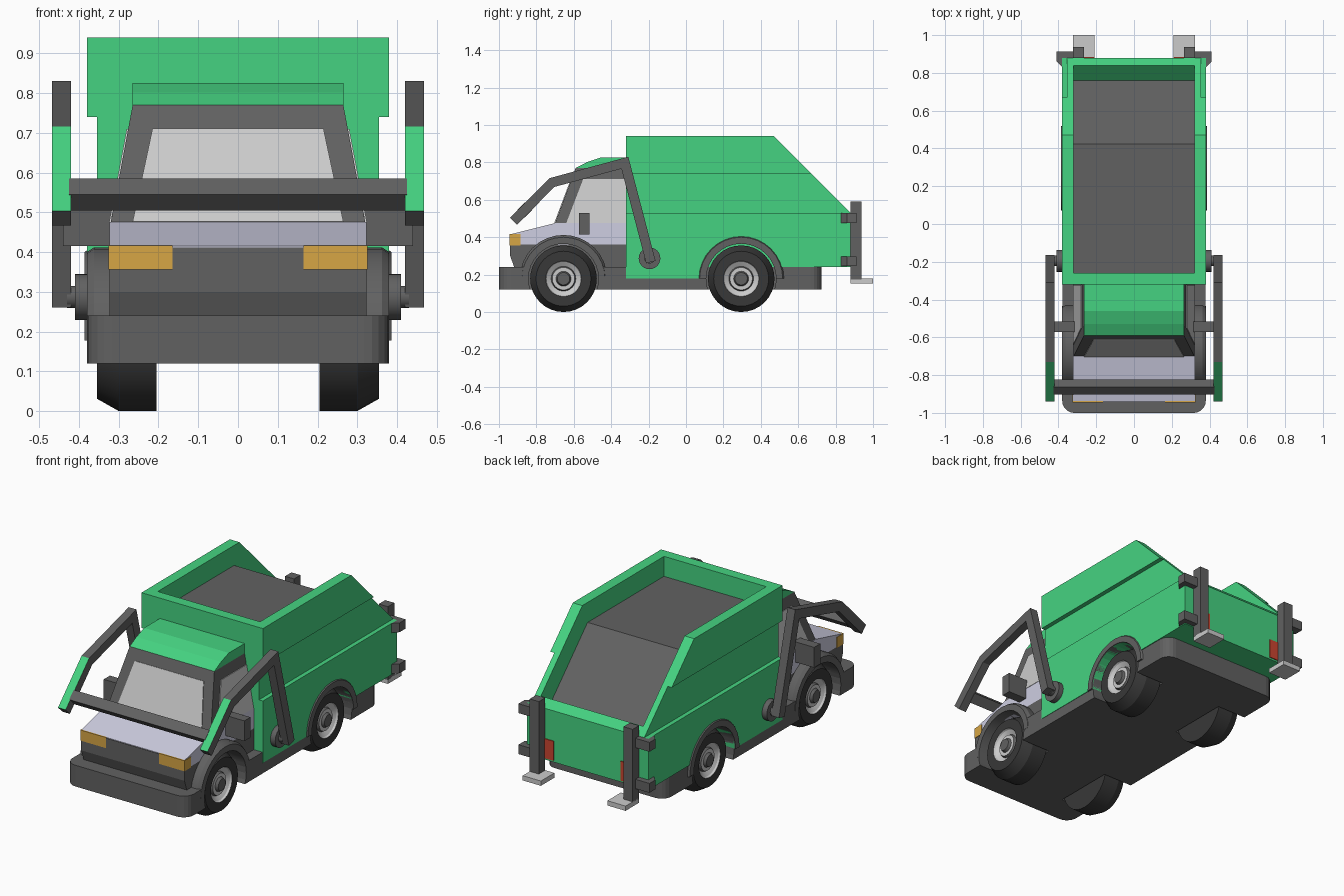
import bpy, bmesh
from math import sin, cos, pi, radians
from mathutils import Vector, Matrix

if "Cube" in bpy.data.objects:
    bpy.data.objects.remove(bpy.data.objects["Cube"])


def mat(name, r, g, b):
    m = bpy.data.materials.new(name)
    m.diffuse_color = (r, g, b, 1)
    m.use_nodes = True
    m.node_tree.nodes["Principled BSDF"].inputs["Base Color"].default_value = m.diffuse_color
    return m


GREEN = mat("green", 0.06, 0.65, 0.22)
DARK = mat("dark_grey", 0.12, 0.12, 0.12)
TYRE = mat("tyre_black", 0.04, 0.04, 0.04)
LIGHT = mat("light_grey", 0.55, 0.55, 0.55)
PALE = mat("pale_lavender", 0.62, 0.62, 0.76)
AMBER = mat("amber", 0.68, 0.38, 0.06)
RED = mat("red", 0.6, 0.06, 0.03)


def finish(name, bm, *mats, smooth=False):
    bmesh.ops.recalc_face_normals(bm, faces=bm.faces)
    me = bpy.data.meshes.new(name)
    bm.to_mesh(me)
    bm.free()
    ob = bpy.data.objects.new(name, me)
    bpy.context.collection.objects.link(ob)
    for m in mats:
        me.materials.append(m)
    if smooth:
        bpy.ops.object.select_all(action='DESELECT')
        ob.select_set(True)
        bpy.context.view_layer.objects.active = ob
        bpy.ops.object.shade_smooth_by_angle(angle=radians(25))
    return ob


def loft(name, lower, upper, *mats, smooth=False):
    """Solid between two matching loops of 3D points."""
    bm = bmesh.new()
    a = [bm.verts.new(p) for p in lower]
    b = [bm.verts.new(p) for p in upper]
    bm.faces.new(a)
    bm.faces.new(b)
    n = len(a)
    for i in range(n):
        j = (i + 1) % n
        bm.faces.new((a[i], a[j], b[j], b[i]))
    return finish(name, bm, *mats, smooth=smooth)


def prism_x(name, yz, x0, x1, *mats, smooth=False):
    return loft(name, [(x0, y, z) for y, z in yz], [(x1, y, z) for y, z in yz], *mats, smooth=smooth)


def prism_z(name, xy, z0, z1, *mats, smooth=False):
    return loft(name, [(x, y, z0) for x, y in xy], [(x, y, z1) for x, y in xy], *mats, smooth=smooth)


def box(name, x0, x1, y0, y1, z0, z1, *mats):
    return prism_z(name, [(x0, y0), (x1, y0), (x1, y1), (x0, y1)], z0, z1, *mats)


def arc(cy, cz, r, a0, a1, n):
    return [(cy + r * cos(radians(a0 + (a1 - a0) * i / n)),
             cz + r * sin(radians(a0 + (a1 - a0) * i / n))) for i in range(n + 1)]


def cut(ob, cutters):
    for c in cutters:
        m = ob.modifiers.new("cut", 'BOOLEAN')
        m.operation, m.solver, m.object = 'DIFFERENCE', 'EXACT', c
    dg = bpy.context.evaluated_depsgraph_get()
    me = bpy.data.meshes.new_from_object(ob.evaluated_get(dg))
    ob.modifiers.clear()
    ob.data = me


AXLES, WZ, SIDES = (-0.655, 0.295), 0.178, (1, -1)

# Cutters: wheel wells, side recesses, hopper opening
wells = [prism_x("well_cutter", arc(y, WZ, 0.187, 0, 360 * 31 / 32, 31), s * 0.195, s * 0.5)
         for y in AXLES for s in SIDES]
grooves = [box("groove_cutter", s * 0.355, s * 0.5, -0.5, 1.1, 0.53, 0.74) for s in SIDES]
hopper = prism_x("hopper_cutter", [(-0.26, 0.827), (0.423, 0.827), (0.76, 0.49), (1.06, 0.79),
                                   (0.8, 1.3), (-0.26, 1.3)], -0.32, 0.32)

# Chassis with rounded corners
R = 0.06
corners = (arc(0.315, 0.665, R, 0, 90, 5) + arc(-0.315, 0.665, R, 90, 180, 5)
           + arc(-0.317, -0.937, R + 0.003, 180, 270, 5) + arc(0.317, -0.937, R + 0.003, 270, 360, 5))
chassis = prism_z("chassis", corners, 0.12, 0.24, DARK)
cut(chassis, wells)

# Refuse container, with a grey load floor
container = prism_x("container", [(-0.32, 0.18), (-0.32, 0.94), (0.47, 0.94), (0.88, 0.53),
                                  (0.88, 0.24), (0.3, 0.24), (0.3, 0.18)], -0.38, 0.38, GREEN)
cut(container, wells + grooves + [hopper])
container.data.materials.append(DARK)
for p in container.data.polygons:
    on_flat = abs(p.center.z - 0.827) < 0.01
    on_slope = abs(p.center.y + p.center.z - 1.25) < 0.01
    if p.normal.z > 0.5 and abs(p.center.x) < 0.31 and (on_flat or on_slope):
        p.material_index = 1

# Cab: lower body, hood band, tapered cabin, roof
cab = prism_x("cab_lower", [(-0.94, 0.36), (-0.94, 0.30), (-0.915, 0.23), (-0.32, 0.18), (-0.32, 0.36)],
              -0.323, 0.323, DARK)
cut(cab, wells)
hood = prism_x("hood_band", [(-0.94, 0.36), (-0.94, 0.415), (-0.70, 0.475), (-0.32, 0.475), (-0.32, 0.36)],
               -0.323, 0.323, PALE)
cut(hood, wells)
box("grille", -0.165, 0.165, -0.943, -0.93, 0.355, 0.412, DARK)
loft("cabin", [(-0.32, -0.70, 0.475), (0.32, -0.70, 0.475), (0.32, -0.32, 0.475), (-0.32, -0.32, 0.475)],
     [(-0.265, -0.59, 0.77), (0.265, -0.59, 0.77), (0.265, -0.32, 0.77), (-0.265, -0.32, 0.77)], DARK)
prism_x("roof", [(-0.59, 0.77)] + [(-0.53, 0.801), (-0.46, 0.825), (-0.32, 0.825), (-0.32, 0.77)],
        -0.265, 0.265, GREEN)

# Windows
screen = [(-0.265, -0.70, 0.476), (0.265, -0.70, 0.476), (0.215, -0.612, 0.71), (-0.215, -0.612, 0.71)]
loft("windscreen", screen, [(x, y - 0.004, z + 0.001) for x, y, z in screen], LIGHT)
for s in SIDES:
    pane = [(s * 0.32, -0.64, 0.476), (s * 0.32, -0.322, 0.476), (s * 0.276, -0.322, 0.71), (s * 0.276, -0.55, 0.71)]
    loft("side_window", pane, [(x + s * 0.004, y, z) for x, y, z in pane], LIGHT)

# Wheels, lathed around the axle
PROFILE = [(0.205, 0), (0.205, 0.178), (0.30, 0.178), (0.355, 0.147), (0.355, 0.095), (0.345, 0.09),
           (0.33, 0.066), (0.343, 0.06), (0.343, 0.04), (0.358, 0.033), (0.358, 0)]
for y in AXLES:
    for s in SIDES:
        bm = bmesh.new()
        vs = [bm.verts.new((s * x, y, WZ + r)) for x, r in PROFILE]
        es = [bm.edges.new(e) for e in zip(vs, vs[1:])]
        bmesh.ops.spin(bm, geom=vs + es, cent=(0, y, WZ), axis=(1, 0, 0), angle=2 * pi, steps=32)
        bmesh.ops.remove_doubles(bm, verts=bm.verts, dist=1e-4)
        for f in bm.faces:
            rad = max(Vector((v.co.y - y, v.co.z - WZ)).length for v in f.verts)
            if abs(f.calc_center_median().x) > 0.3 and rad < 0.1:
                f.material_index = 2 if rad < 0.045 or 0.062 < rad < 0.07 else 1
        finish("wheel", bm, TYRE, LIGHT, DARK, smooth=True)

# Fenders: arched bands with a chamfered outer rim
for y, out in zip(AXLES, (0.38, 0.386)):
    for s in SIDES:
        inner = arc(y, WZ, 0.187, 180, 0, 16)
        outer = arc(y, WZ, 0.234, 0, 180, 16)
        rim = arc(y, WZ, 0.222, 0, 180, 16)
        bm = bmesh.new()
        x0, x1 = s * 0.28, s * out
        rings = [[bm.verts.new((x, *p)) for p in pts] for x, pts in
                 ((x0, inner[::-1]), (x0, outer), (x1 - s * 0.018, outer), (x1, rim), (x1, inner[::-1]))]
        for a, b in zip(rings, rings[1:] + rings[:1]):
            for i in range(16):
                bm.faces.new((a[i], a[i + 1], b[i + 1], b[i]))
        for end in (0, 16):
            bm.faces.new([r[end] for r in rings])
        finish("fender", bm, DARK, smooth=True)


def arm_outline(path, w):
    """Offset a polyline both ways with mitred corners."""
    left, right = [], []
    for i, p in enumerate(path):
        d0 = (p - path[i - 1]).normalized() if i else (path[1] - p).normalized()
        d1 = (path[i + 1] - p).normalized() if i < len(path) - 1 else d0
        n0, n1 = Vector((-d0.y, d0.x)), Vector((-d1.y, d1.x))
        m = (n0 + n1).normalized()
        off = m * (w / m.dot(n0))
        left.append(p + off)
        right.append(p - off)
    return [tuple(v) for v in left + right[::-1]]


ARM = [Vector(p) for p in ((-0.922, 0.485), (-0.717, 0.692), (-0.327, 0.798), (-0.188, 0.267))]
for s in SIDES:
    # Lift arm with painted tip and pivot
    arm = prism_x("lift_arm", arm_outline(ARM, 0.026), s * 0.42, s * 0.468, DARK, GREEN)
    for p in arm.data.polygons:
        if p.normal.y < -0.6 and p.normal.z > 0.6 and p.center.y < -0.75:
            p.material_index = 1
    prism_x("arm_pivot", arc(-0.195, 0.287, 0.058, 0, 345, 23), s * 0.37, s * 0.41, DARK, smooth=True)
    prism_x("pivot_pin", arc(-0.195, 0.287, 0.028, 0, 337.5, 15), s * 0.40, s * 0.43, DARK, smooth=True)
    # Mirror and headlight
    box("side_mirror", s * 0.30, s * 0.44, -0.572, -0.517, 0.415, 0.53, DARK)
    box("headlight", s * 0.165, s * 0.326, -0.944, -0.885, 0.356, 0.416, AMBER)
    # Rear stabiliser: post, foot, corner brackets, tail light
    box("stabiliser_post", s * 0.265, s * 0.322, 0.88, 0.937, 0.175, 0.59, DARK)
    box("stabiliser_foot", s * 0.208, s * 0.322, 0.88, 1.0, 0.153, 0.18, LIGHT)
    for z in (0.245, 0.477):
        prism_z("corner_bracket", [(s * x, y) for x, y in
                ((0.31, 0.875), (0.375, 0.875), (0.375, 0.825), (0.41, 0.86), (0.41, 0.912), (0.31, 0.912))],
                z, z + 0.053, DARK)
    box("tail_light", s * 0.21, s * 0.30, 0.87, 0.885, 0.25, 0.36, RED)

# Lifting crossbar, turned on edge
prism_x("crossbar", arc(-0.862, 0.545, 0.04, 0, 270, 3), -0.425, 0.425, DARK)

for c in wells + grooves + [hopper]:
    bpy.data.objects.remove(c)
